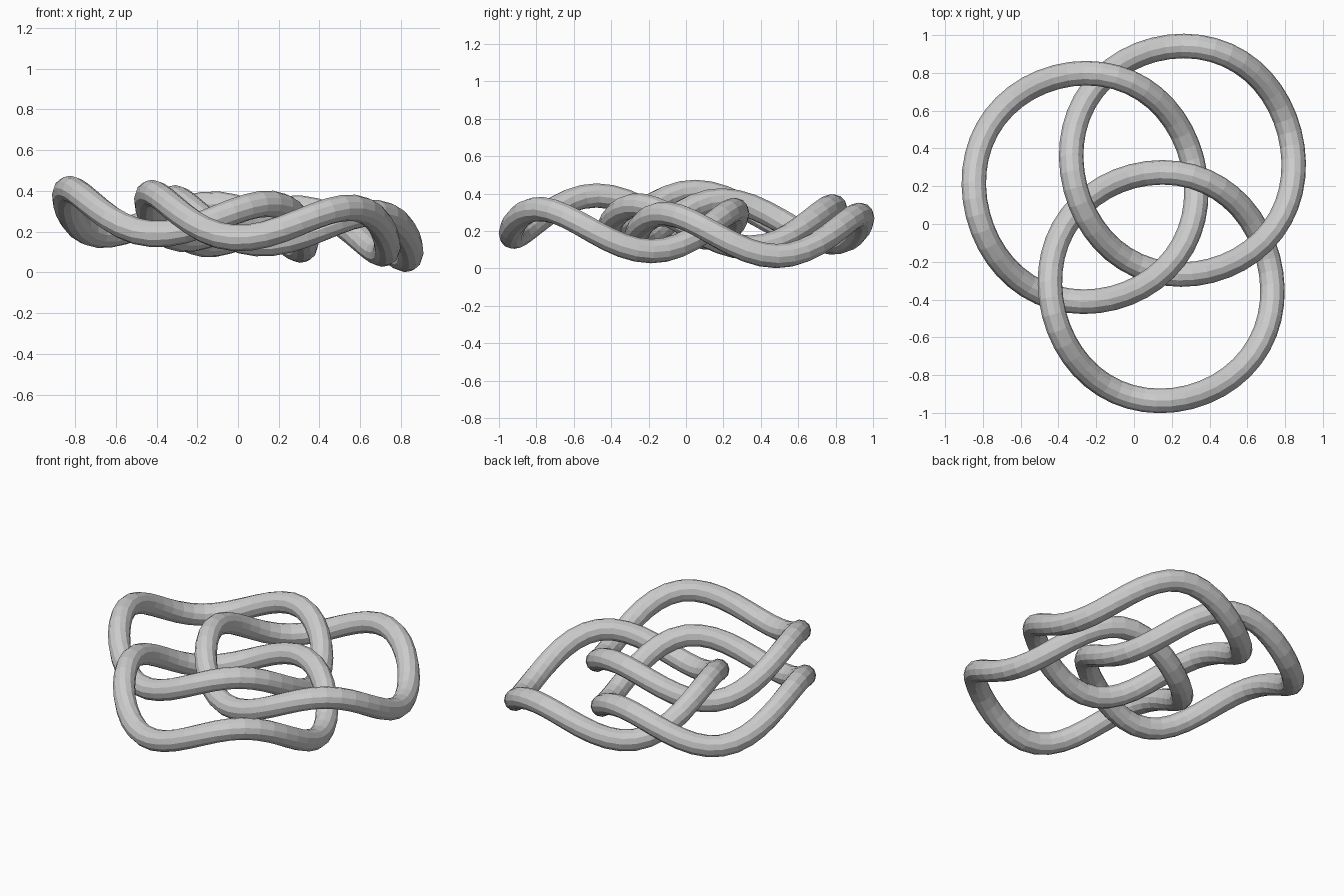
import bpy, bmesh
from math import sin, cos, pi, radians
from mathutils import Vector, Matrix

if "Cube" in bpy.data.objects:
    bpy.data.objects.remove(bpy.data.objects["Cube"])

STEPS, SIDES, TUBE = 48, 12, 0.065
RX, RY, WAVE = 0.594, 0.604, 0.099
TURN = Matrix.Rotation(radians(194.5), 3, 'Z')

# gently tilted plane in which the rings are woven
NORMAL = Vector((0.081, 0.025, 1)).normalized()


def plane_z(x, y):
    return 0.2444 - 0.081 * x - 0.025 * y


def path_point(t, centre):
    flat = TURN @ Vector((RX * cos(t), RY * sin(t), 0))
    x, y = flat.x + centre[0], flat.y + centre[1]
    return Vector((x, y, plane_z(x, y))) + NORMAL * WAVE * cos(3 * t)


def wavy_ring(name, centre):
    bm = bmesh.new()
    loops = []
    for i in range(STEPS):
        t = 2 * pi * i / STEPS
        p = path_point(t, centre)
        tangent = (path_point(t + 0.01, centre) - path_point(t - 0.01, centre)).normalized()
        side = tangent.cross(NORMAL).normalized()
        up = side.cross(tangent)
        loops.append([bm.verts.new(p + TUBE * (side * cos(a) + up * sin(a)))
                      for a in (2 * pi * k / SIDES for k in range(SIDES))])
    for i in range(STEPS):
        a, b = loops[i], loops[(i + 1) % STEPS]
        for k in range(SIDES):
            n = (k + 1) % SIDES
            bm.faces.new((a[k], a[n], b[n], b[k]))
    bmesh.ops.recalc_face_normals(bm, faces=bm.faces)
    mesh = bpy.data.meshes.new(name)
    bm.to_mesh(mesh)
    bm.free()
    bpy.context.collection.objects.link(bpy.data.objects.new(name, mesh))


# three interlocked rings
wavy_ring("left_ring", (-0.259, 0.1935))
wavy_ring("right_ring", (0.2565, 0.3375))
wavy_ring("front_ring", (0.144, -0.3315))
